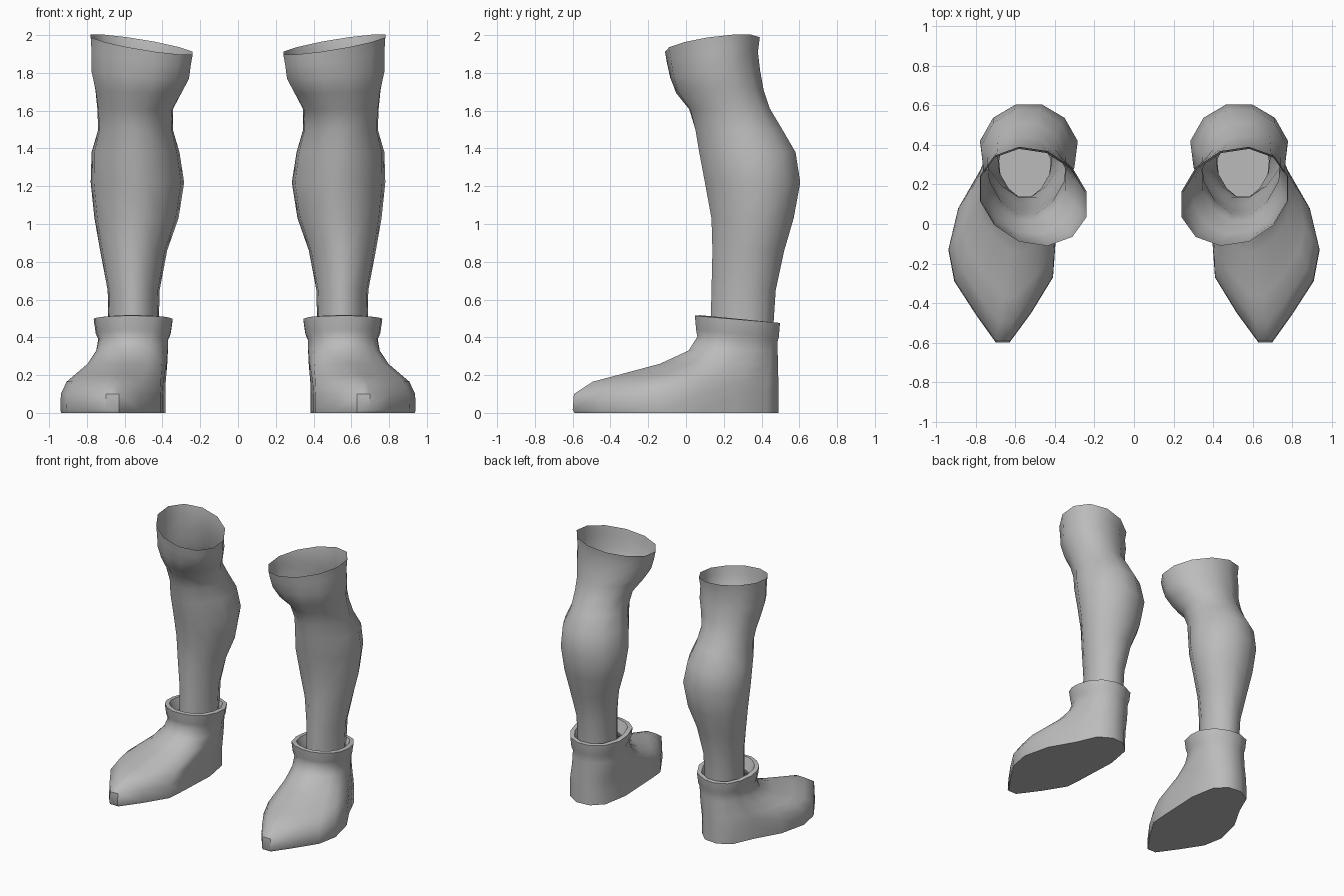
import bpy, bmesh, math

if "Cube" in bpy.data.objects:
    bpy.data.objects.remove(bpy.data.objects["Cube"])

grey = bpy.data.materials.new("plain_grey")
grey.diffuse_color = (0.50, 0.50, 0.50, 1)
grey.use_nodes = True
grey.node_tree.nodes["Principled BSDF"].inputs["Base Color"].default_value = grey.diffuse_color


def loft(name, rings, cap_bottom=False, angle=50):
    """Skin a stack of equal-length rings and mirror the result across x."""
    bm = bmesh.new()
    rows = [[bm.verts.new(p) for p in ring] for ring in rings]
    n = len(rows[0])
    for low, high in zip(rows, rows[1:]):
        for i in range(n):
            j = (i + 1) % n
            bm.faces.new((low[i], low[j], high[j], high[i]))
    if cap_bottom:
        bm.faces.new(rows[0][::-1])
    mesh = bpy.data.meshes.new(name)
    bm.to_mesh(mesh)
    bm.free()
    mesh.materials.append(grey)
    ob = bpy.data.objects.new(name, mesh)
    bpy.context.collection.objects.link(ob)
    bpy.ops.object.select_all(action='DESELECT')
    ob.select_set(True)
    bpy.context.view_layer.objects.active = ob
    bpy.ops.object.shade_smooth_by_angle(angle=math.radians(angle))
    mod = ob.modifiers.new("other_side", 'MIRROR')
    mod.use_mirror_merge = False
    return ob


# Leg: z, x range, y range, front pinch, skew, rim tilt
SECTIONS = [
    (0.42, .42, .685, .13, .46, .25, 0, 0),
    (0.65, .415, .69, .135, .475, .25, 0, 0),
    (0.86, .375, .73, .14, .52, .25, 0, 0),
    (1.03, .315, .76, .135, .57, .25, 0, 0),
    (1.22, .285, .78, .10, .605, .25, 0, 0),
    (1.38, .31, .775, .07, .58, .22, 0, 0),
    (1.50, .345, .74, .05, .51, .15, 0, 0),
    (1.61, .345, .745, .02, .44, .08, .05, .1),
    (1.70, .30, .755, -.045, .405, .03, .1, .25),
    (1.79, .26, .775, -.075, .385, 0, .12, .45),
    (1.88, .25, .775, -.09, .37, 0, .15, .8),
    (1.95, .24, .78, -.10, .38, 0, .15, 1),
]


def leg_ring(z, x0, x1, y0, y1, pinch, skew, tilt, n=12):
    cx, cy = (x0 + x1) / 2, (y0 + y1) / 2
    k = 1 / math.cos(math.pi / n)
    pts = []
    for i in range(n):
        a = 2 * math.pi * (i + .5) / n
        c, s = math.cos(a) * k, math.sin(a) * k
        x = cx + (x1 - x0) / 2 * c * (1 - pinch * max(0, -s))
        y = cy + (y1 - y0) / 2 * s + skew * (x - cx)
        pts.append((x, y, z + tilt * (.15 * (x - cx) + .11 * (y - cy))))
    return pts


loft("leg", [leg_ring(*s) for s in SECTIONS], angle=80)

# Boot: sole outline blends upward into the ankle outline
SOLE = [(.63, -.60), (.70, -.60), (.80, -.46), (.91, -.29), (.94, -.13),
        (.89, .08), (.78, .27), (.71, .43), (.61, .49), (.50, .48),
        (.42, .40), (.385, .2), (.40, -.13), (.41, -.27), (.52, -.45)]
ANKLE = [(.53, .06), (.60, .06), (.66, .09), (.71, .14), (.735, .20),
         (.74, .28), (.72, .37), (.67, .45), (.59, .485), (.51, .48),
         (.42, .43), (.37, .33), (.37, .23), (.40, .13), (.46, .08)]
CX, CY = .555, .275


def foot_ring(z, t):
    return [(a + (c - a) * t, b + (d - b) * t, z)
            for (a, b), (c, d) in zip(SOLE, ANKLE)]


def cuff_ring(z, sx, sy, tilt):
    return [(CX + (x - CX) * sx, CY + (y - CY) * sy, z - tilt * (y - CY))
            for x, y in ANKLE]


boot = [foot_ring(z, t) for z, t in
        ((0, .015), (.015, 0), (.10, .01), (.165, .16), (.20, .36),
         (.26, .70), (.33, .93))]
boot += [cuff_ring(z, sx, sy, t) for z, sx, sy, t in
         ((.39, 1, 1, .06), (.42, 1.07, 1.03, .09), (.495, 1.13, 1.06, .09),
          (.498, .95, .93, .09), (.42, .74, .78, .05))]
loft("boot", boot, cap_bottom=True)
